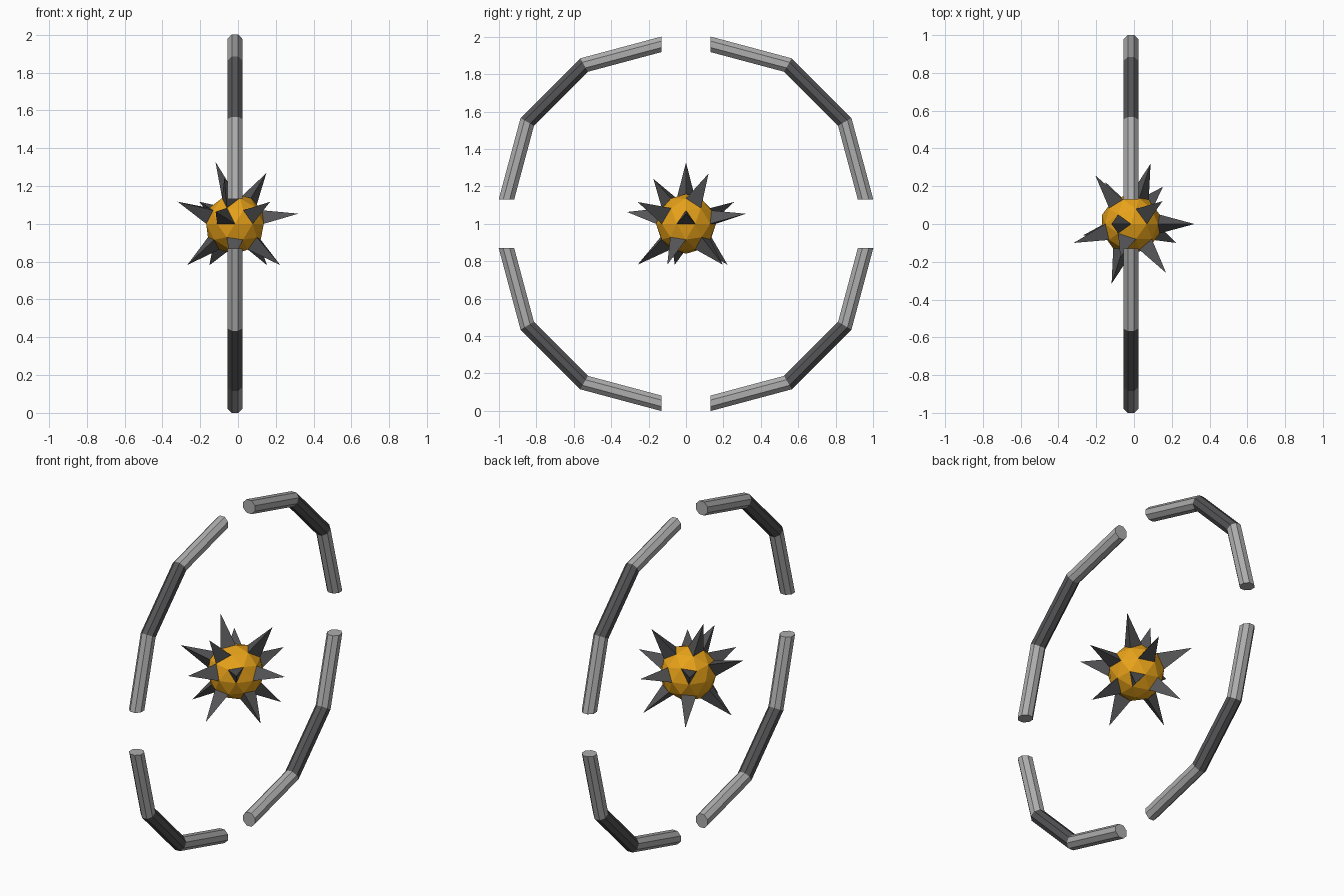
import bpy, bmesh
from math import sin, cos, pi, radians
from mathutils import Vector

if "Cube" in bpy.data.objects:
    bpy.data.objects.remove(bpy.data.objects["Cube"])

CENTRE = Vector((-0.016, 0, 1))
BALL_R = 0.16


def material(name, rgb):
    m = bpy.data.materials.new(name)
    m.diffuse_color = (*rgb, 1)
    m.use_nodes = True
    m.node_tree.nodes["Principled BSDF"].inputs["Base Color"].default_value = m.diffuse_color
    return m


dark = material("dark_grey", (0.09, 0.09, 0.095))
light = material("light_grey", (0.42, 0.42, 0.42))
orange = material("orange", (0.8, 0.36, 0.01))


def finish(bm, name, mats):
    bmesh.ops.recalc_face_normals(bm, faces=bm.faces)
    mesh = bpy.data.meshes.new(name)
    bm.to_mesh(mesh)
    bm.free()
    for m in mats:
        mesh.materials.append(m)
    ob = bpy.data.objects.new(name, mesh)
    ob.location = CENTRE
    bpy.context.collection.objects.link(ob)
    return ob


# Ring quarters: three straight mitred tubes each, the middle one dark
def ring_quarter(name, sy, sz, sides=8, gap=0.13, radius=0.83, tube=0.04):
    bm = bmesh.new()
    loops = []
    for step in range(4):
        t = radians(30 * step)
        loop = []
        for i in range(sides):
            p = 2 * pi * (i + 0.5) / sides
            r = radius + tube / cos(radians(15)) / cos(pi / sides) * cos(p)
            x = tube / cos(pi / sides) * sin(p)
            loop.append(bm.verts.new((x, sy * (gap + r * cos(t)), sz * (gap + r * sin(t)))))
        loops.append(loop)
    for s in range(3):
        a, b = loops[s], loops[s + 1]
        for i in range(sides):
            j = (i + 1) % sides
            f = bm.faces.new((a[i], a[j], b[j], b[i]))
            f.material_index = 1 if s == 1 else 0
    bm.faces.new(loops[0])
    bm.faces.new(loops[-1])
    finish(bm, name, (light, dark))


for vert, sz in (("upper", 1), ("lower", -1)):
    for side, sy in (("front", -1), ("back", 1)):
        ring_quarter(f"ring_{vert}_{side}", sy, sz)

# Faceted core ball
ball = bmesh.new()
bmesh.ops.create_icosphere(ball, subdivisions=2, radius=BALL_R)
faces = [([v.co.copy() for v in f.verts], f.calc_center_median().normalized())
         for f in ball.faces]
finish(ball, "core_ball", (orange,))

# Spikes grow from ball facets: (heading in degrees, height of direction, tip distance)
spikes = [(180, 0.953, 0.344), (36, 0.795, 0.338), (252, 0.795, 0.302),
          (0, 0.158, 0.34), (72, 0.158, 0.34), (252, 0.188, 0.338),
          (126.3, 0.344, 0.34), (198.3, 0.344, 0.34), (305.7, 0.344, 0.34)]
spikes += [(36 + 72 * k + 13.3, -0.643, 0.34) for k in range(5)]

bm = bmesh.new()
for heading, z, reach in spikes:
    a, h = radians(heading), (1 - z * z) ** 0.5
    want = Vector((h * cos(a), h * sin(a), z))
    corners, normal = max(faces, key=lambda f: f[1].dot(want))
    base = [bm.verts.new(c) for c in corners]
    tip = bm.verts.new(normal * reach)
    bm.faces.new(base[::-1])
    for i in range(3):
        bm.faces.new((base[i], base[(i + 1) % 3], tip))
finish(bm, "spikes", (dark,))
